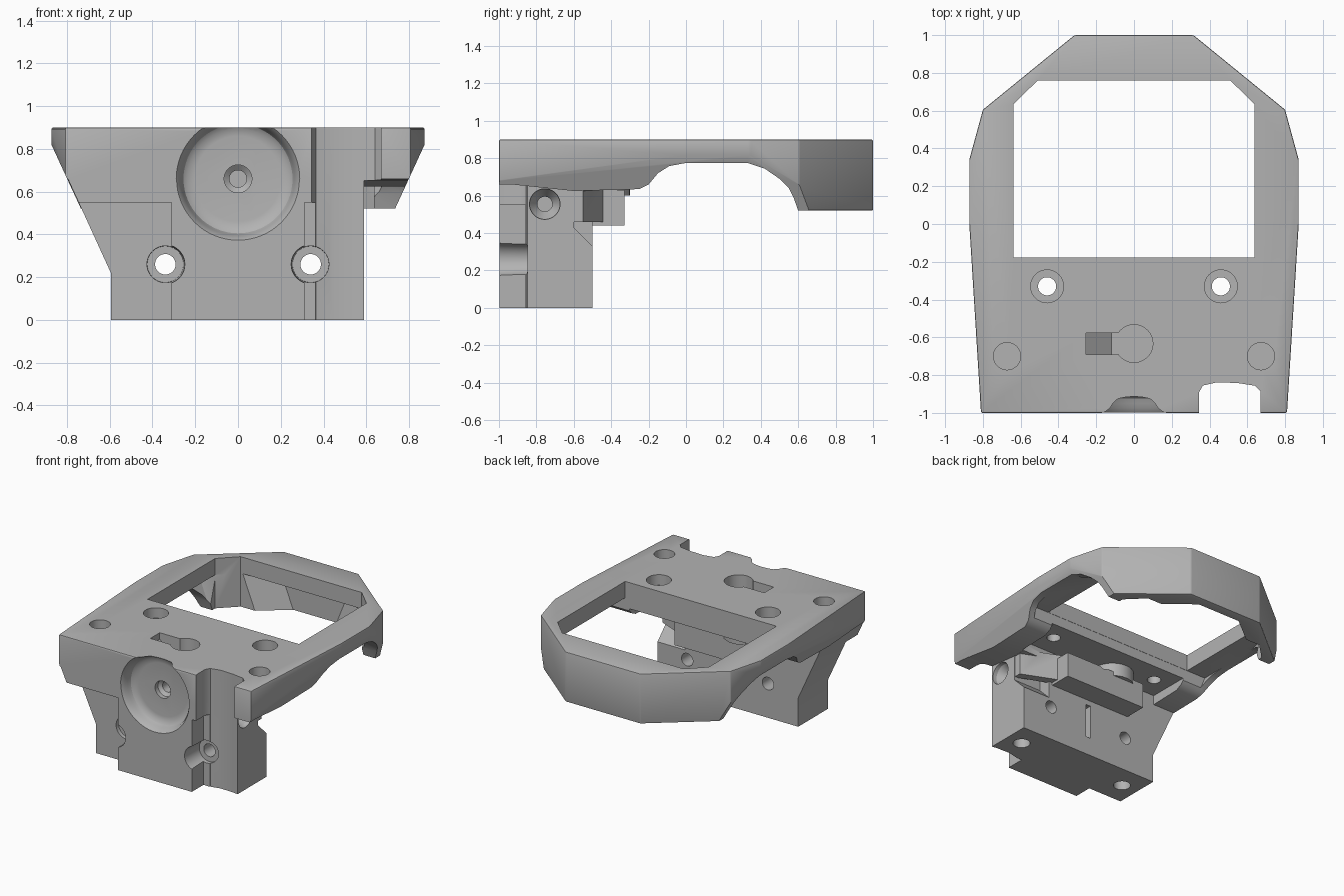
import bpy, bmesh, math
from mathutils import Vector

cube = bpy.data.objects.get("Cube")
if cube:
    bpy.data.objects.remove(cube, do_unlink=True)

grey = bpy.data.materials.new("plain grey")
grey.use_nodes = True
colour = (0.45, 0.45, 0.45, 1)
grey.diffuse_color = colour
grey.node_tree.nodes["Principled BSDF"].inputs["Base Color"].default_value = colour


def place(axis, a, b, d):
    """Point from two profile coordinates and a depth along the axis."""
    return {"x": Vector((d, a, b)), "y": Vector((a, d, b)), "z": Vector((a, b, d))}[axis]


def make(name, rings, bevel=0.0):
    """Solid skinned through equal-length rings and capped at both ends."""
    bm = bmesh.new()
    loops = [[bm.verts.new(p) for p in ring] for ring in rings]
    n = len(loops[0])
    for lo, hi in zip(loops, loops[1:]):
        for i in range(n):
            j = (i + 1) % n
            bm.faces.new((lo[i], lo[j], hi[j], hi[i]))
    bm.faces.new(loops[0][::-1])
    bm.faces.new(loops[-1])
    bmesh.ops.recalc_face_normals(bm, faces=bm.faces)
    if bevel:
        bmesh.ops.bevel(bm, geom=bm.edges[:], offset=bevel, segments=2,
                        profile=0.5, affect="EDGES")
    mesh = bpy.data.meshes.new(name)
    bm.to_mesh(mesh)
    bm.free()
    mesh.materials.append(grey)
    obj = bpy.data.objects.new(name, mesh)
    bpy.context.collection.objects.link(obj)
    return obj


def prism(name, pts, axis, lo, hi, bevel=0.0):
    return make(name, [[place(axis, a, b, d) for a, b in pts] for d in (lo, hi)], bevel)


def lathe(name, centre, profile, axis, n=40):
    """Turned solid; profile holds (radius, depth) pairs along the axis."""
    turn = [2 * math.pi * i / n for i in range(n)]
    return make(name, [[place(axis, centre[0] + r * math.cos(t),
                              centre[1] + r * math.sin(t), d) for t in turn]
                       for r, d in profile])


def rect(a0, a1, b0, b1):
    return [(a0, b0), (a1, b0), (a1, b1), (a0, b1)]


def mirrored(half):
    return half + [(-a, b) for a, b in reversed(half)]


def combine(target, tool, operation="DIFFERENCE"):
    mod = target.modifiers.new("combine", "BOOLEAN")
    mod.operation, mod.object, mod.solver = operation, tool, "EXACT"
    bpy.context.view_layer.objects.active = target
    bpy.ops.object.modifier_apply(modifier=mod.name)
    bpy.data.objects.remove(tool, do_unlink=True)


# Upper frame: plan outline trimmed by inward sloping flanks
outline = mirrored([(0.81, -1), (0.872, 0), (0.872, 0.34), (0.8, 0.605), (0.315, 1)])
body = prism("mounting_frame", outline, "z", 0.52, 0.9, 0.008)
flanks = mirrored([(0.735, 0.52), (0.873, 0.82), (0.873, 1)])
combine(body, prism("flank_trim", flanks, "y", -1.1, 1.1), "INTERSECT")

# Arched lower edge and hollow rear skirt
arch = [(-1.1, 0.4), (-1.1, 0.66), (-0.93, 0.66), (-0.6, 0.625), (-0.25, 0.635),
        (-0.2, 0.66), (-0.15, 0.72), (-0.09, 0.758), (0, 0.775), (0.33, 0.775),
        (0.42, 0.745), (0.5, 0.69), (0.55, 0.64), (0.575, 0.59), (0.6, 0.52), (0.6, 0.4)]
combine(body, prism("arch_cut", arch, "x", -1.1, 1.1))
hollow = [[Vector((x - s * math.copysign(1, x), y, z)) for x, y in
           mirrored([(0.8, -0.18), (0.8, 0.33), (0.73, 0.57), (0.285, 0.925)])]
          for z, s in ((0.45, 0.13), (0.775, 0.0))]
combine(body, make("skirt_hollow", hollow))
combine(body, prism("underside_pocket", rect(-0.6, 0.6, -0.5, -0.1), "z", 0.4, 0.7))

# Large chamfered opening
opening = mirrored([(0.637, -0.178), (0.637, 0.635), (0.51, 0.76)])
combine(body, prism("window_cut", opening, "z", 0.4, 1))

# Lower block with one sloping side, stepped back beside the centre
block = [(-0.595, 0), (0.59, 0), (0.59, 0.68), (-0.805, 0.68), (-0.595, 0.22)]
combine(body, prism("lower_block", block, "y", -0.998, -0.5), "UNION")
for side in (-1, 1):
    step = rect(*sorted((side * 0.31, side * 1.0)), -0.1, 0.55)
    combine(body, prism("side_step", step, "y", -1.1, -0.858))
notch = [(0.345, -1.1), (0.345, -0.89), (0.365, -0.855), (0.44, -0.838), (0.55, -0.842),
         (0.64, -0.856), (0.67, -0.885), (0.67, -1.1)]
combine(body, prism("front_notch", notch, "z", -0.1, 1))
combine(body, prism("prong_clearance", rect(0.595, 1, 0.3, 0.655), "y", -1.1, -0.858))

# Rear corner relief, guide strip and box behind the block
relief = [(-0.6, 0.625), (-0.6, 0.43), (-0.49, 0.32), (-0.49, 0.625)]
combine(body, prism("corner_relief", relief, "x", 0.36, 0.7))
strip = [(0.585, -0.61), (0.585, -0.55), (0.3, -0.43), (0.3, -0.5)]
combine(body, prism("guide_strip", strip, "z", 0.46, 0.66), "UNION")
combine(body, prism("rear_box", rect(-0.36, 0.33, -0.52, -0.33), "z", 0.44, 0.63), "UNION")
arc = [math.pi * i / 16 for i in range(17)]
hook = ([(-0.18 + 0.15 * math.cos(t), -0.45 + 0.15 * math.sin(t)) for t in arc] +
        [(-0.18 + 0.11 * math.cos(t), -0.45 + 0.11 * math.sin(t)) for t in reversed(arc)])
combine(body, prism("curved_hook", hook, "z", 0.6, 0.72), "UNION")

# Round front recess with soft rim and floor, and its centre bore
dish = [(0.305, -1.02), (0.285, -0.995), (0.272, -0.975), (0.265, -0.95),
        (0.255, -0.925), (0.235, -0.91), (0.2, -0.905)]
combine(body, lathe("front_recess", (0, 0.66), dish, "y", 64))
bore = [(0.065, -1), (0.065, -0.87), (0.04, -0.85), (0.04, -0.25)]
combine(body, lathe("centre_bore", (0, 0.66), bore, "y"))

# Mirrored screw holes
for side in (-1, 1):
    screw = [(0.1, -1.1), (0.09, -0.98), (0.085, -0.83), (0.048, -0.829), (0.048, -0.4)]
    combine(body, lathe("block_screw_hole", (side * 0.34, 0.26), screw, "y"))
    sunk = [(0.048, 0.6), (0.048, 0.82), (0.087, 0.821), (0.087, 1)]
    combine(body, lathe("plate_screw_hole", (side * 0.46, -0.33), sunk, "z"))
    combine(body, lathe("magnet_socket", (side * 0.672, -0.7), [(0.072, 0.76), (0.072, 1)], "z"))
    combine(body, lathe("foot_socket", (side * 0.46, -0.68), [(0.06, -0.1), (0.06, 0.2)], "z"))

# Cross hole in the side, and slit in the rear face
side_hole = [(0.04, 0.25), (0.04, 0.5), (0.08, 0.56), (0.085, 0.64)]
combine(body, lathe("side_hole", (-0.755, 0.555), side_hole, "x"))
combine(body, prism("rear_slit", rect(-0.02, 0.02, 0.14, 0.4), "y", -0.56, -0.4))

# Keyhole socket with ramped slot
combine(body, lathe("keyhole_socket", (0, -0.633), [(0.1, 0.74), (0.1, 1)], "z"))
ramp = [(-0.255, 1), (-0.255, 0.85), (-0.12, 0.74), (0, 0.74), (0, 1)]
combine(body, prism("keyhole_slot", ramp, "y", -0.69, -0.577))

# Smooth shading with crisp edges
bpy.ops.object.select_all(action="DESELECT")
body.select_set(True)
bpy.context.view_layer.objects.active = body
bpy.ops.object.shade_smooth_by_angle(angle=math.radians(30))
